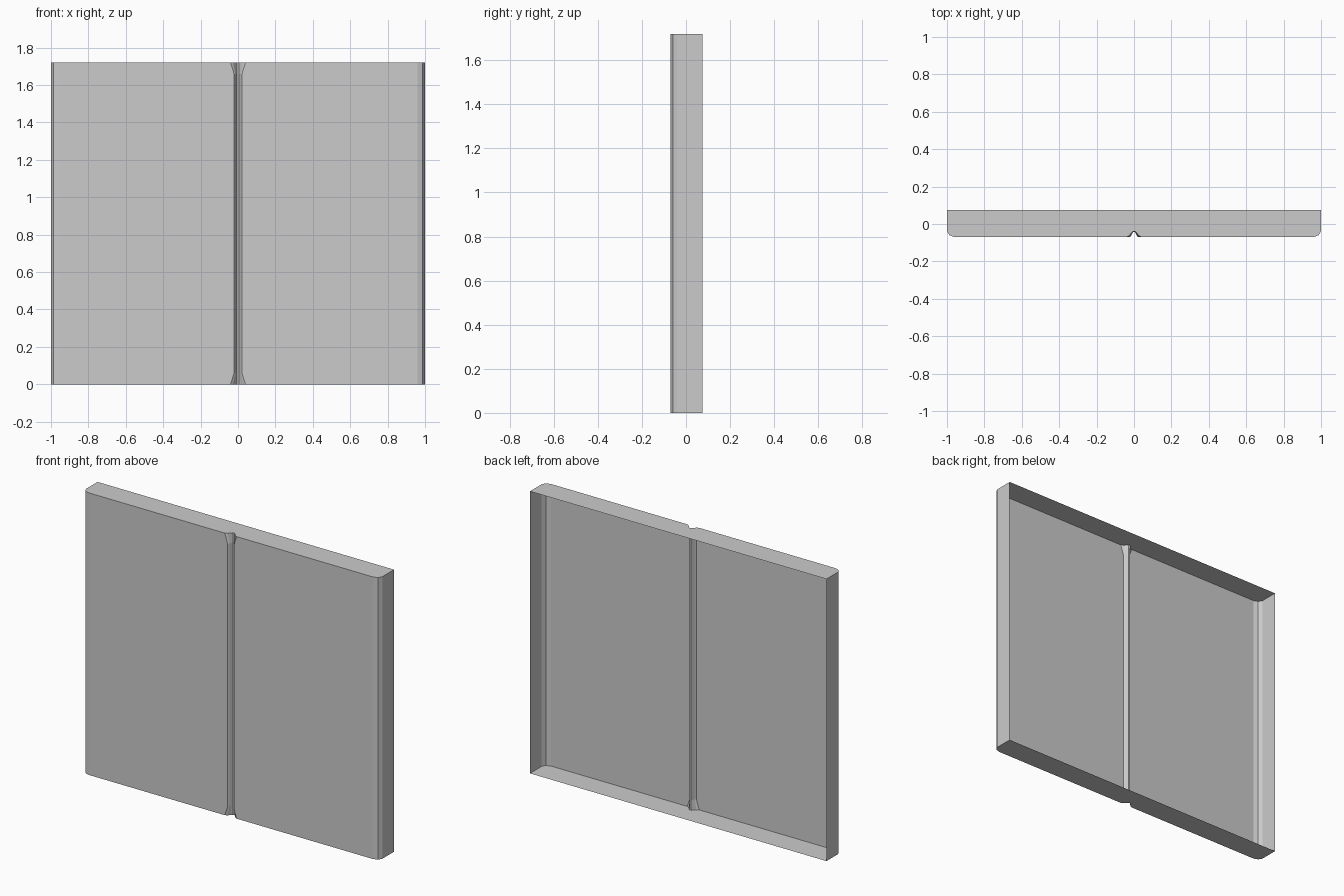
import bpy
import bmesh

cube = bpy.data.objects.get("Cube")
if cube:
    bpy.data.objects.remove(cube, do_unlink=True)

HEIGHT, BACK, FRONT, FLARE = 1.72, 0.075, -0.07, 0.06

# One flat colour
grey = bpy.data.materials.new("light grey")
grey.use_nodes = True
colour = (0.6, 0.6, 0.6, 1)
grey.diffuse_color = colour
grey.node_tree.nodes["Principled BSDF"].inputs["Base Color"].default_value = colour

# Half cross-sections (x, y), from the middle of the groove to the back edge
corner = [(0.96, FRONT), (0.987, -0.06), (1.0, -0.038), (1.0, BACK)]
wide_groove = [(0.006, -0.04), (0.016, -0.05), (0.026, -0.063), (0.04, FRONT)]
narrow_groove = [(0.005, -0.042), (0.009, -0.05), (0.015, -0.062), (0.021, FRONT)]


def section(groove):
    """Mirror a half section into the full open outline, left to right."""
    half = groove + corner
    return [(-x, y) for x, y in reversed(half)] + half


def make_object(name, bm):
    mesh = bpy.data.meshes.new(name)
    bm.to_mesh(mesh)
    bm.free()
    mesh.materials.append(grey)
    obj = bpy.data.objects.new(name, mesh)
    bpy.context.collection.objects.link(obj)
    return obj


# Open-backed panel: the groove widens close to the top and bottom
bm = bmesh.new()
levels = [(0, wide_groove), (FLARE, narrow_groove),
          (HEIGHT - FLARE, narrow_groove), (HEIGHT, wide_groove)]
rings = [[bm.verts.new((x, y, z)) for x, y in section(groove)]
         for z, groove in levels]

# Front, rounded corners, sides and groove
for low, high in zip(rings, rings[1:]):
    for i in range(len(low) - 1):
        bm.faces.new((low[i], low[i + 1], high[i + 1], high[i]))

# Bottom and top rims
bm.faces.new(list(reversed(rings[0])))
bm.faces.new(rings[-1])

# Merge coplanar strips so the large faces stay clean
bmesh.ops.dissolve_limit(bm, angle_limit=0.001, verts=bm.verts[:], edges=bm.edges[:])
make_object("grooved_panel_shell", bm)
